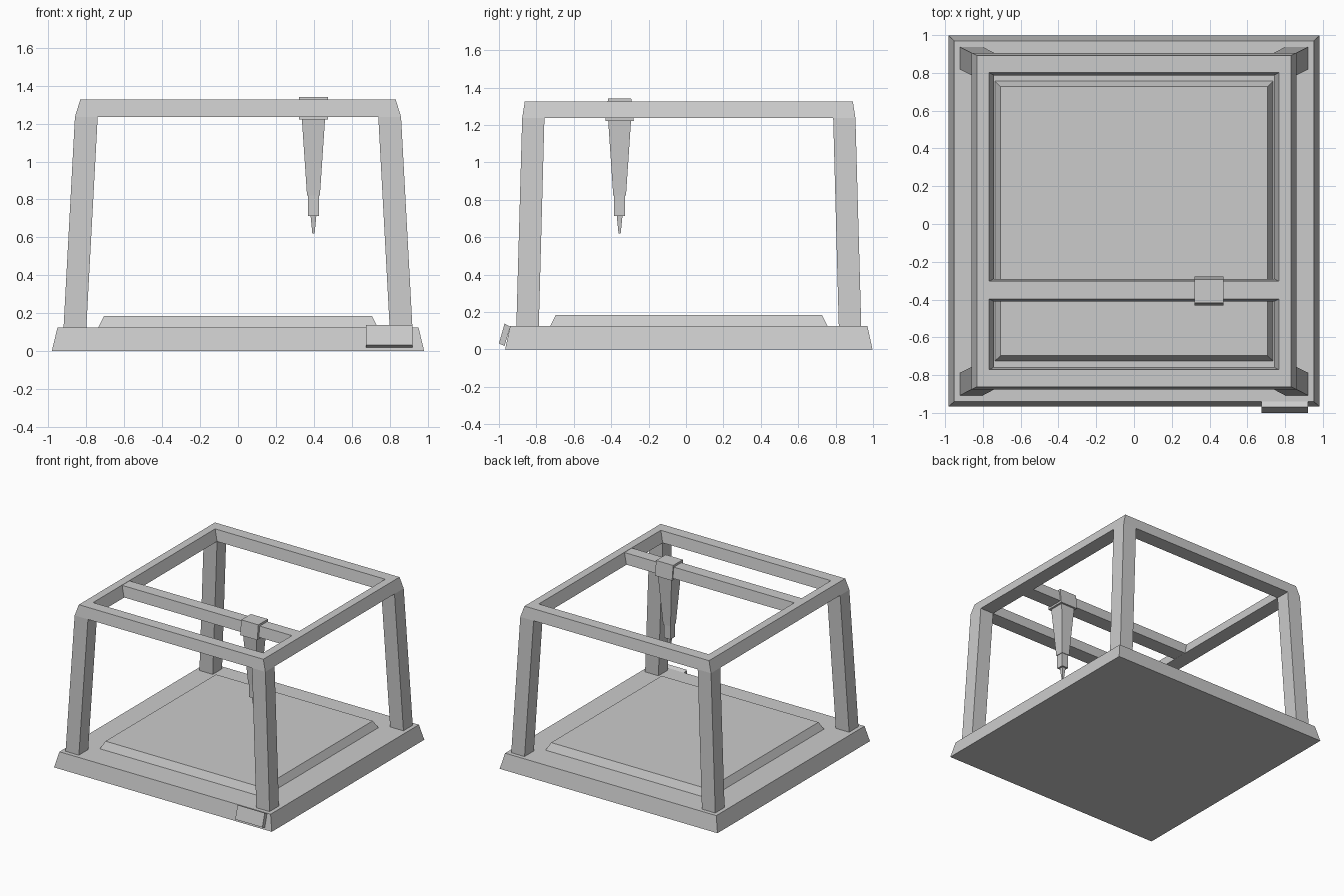
import bpy

if "Cube" in bpy.data.objects:
    bpy.data.objects.remove(bpy.data.objects["Cube"])

CY = 0.015  # the machine body sits slightly behind the control panel


def rect(x0, x1, y0, y1, z):
    x0, x1 = sorted((x0, x1))
    y0, y1 = sorted((y0, y1))
    return [(x0, y0, z), (x1, y0, z), (x1, y1, z), (x0, y1, z)]


def centred(cx, cy, hx, hy, z):
    return rect(cx - hx, cx + hx, cy - hy, cy + hy, z)


def loft(name, loops, closed=False):
    """Skin a stack of four-point loops; cap the ends or close it into a ring."""
    n = len(loops)
    faces = []
    for k in range(n if closed else n - 1):
        a, b = 4 * k, 4 * ((k + 1) % n)
        for i in range(4):
            j = (i + 1) % 4
            faces.append((a + i, a + j, b + j, b + i))
    if not closed:
        faces += [(3, 2, 1, 0), tuple(range(4 * n - 4, 4 * n))]
    mesh = bpy.data.meshes.new(name)
    mesh.from_pydata([p for loop in loops for p in loop], [], faces)
    obj = bpy.data.objects.new(name, mesh)
    bpy.context.collection.objects.link(obj)
    return obj


# Base plinth and raised print bed
loft("base", [centred(0, CY, 0.982, 0.982, 0), centred(0, CY, 0.952, 0.955, 0.125)])
loft("print_bed", [centred(0, CY, 0.737, 0.741, 0.125), centred(0, CY, 0.707, 0.712, 0.184)])

# Four leaning legs
for sx, side in ((-1, "left"), (1, "right")):
    for sy, end in ((-1, "front"), (1, "back")):
        loft(f"{end}_{side}_leg", [
            rect(sx * 0.80, sx * 0.92, CY + sy * 0.802, CY + sy * 0.922, 0.125),
            rect(sx * 0.74, sx * 0.86, CY + sy * 0.772, CY + sy * 0.891, 1.236)])

# Top frame: bevelled rectangular ring
loft("top_frame", [
    centred(0, CY, 0.86, 0.891, 1.236), centred(0, CY, 0.832, 0.877, 1.326),
    centred(0, CY, 0.767, 0.786, 1.326), centred(0, CY, 0.74, 0.772, 1.236)], closed=True)

# Cross beam with the tool carriage sliding on it
TX, TY = 0.398, -0.355
loft("cross_beam", [centred(0, -0.35, 0.767, 0.06, 1.237),
                    centred(0, -0.35, 0.767, 0.048, 1.324)])
loft("carriage", [centred(TX, TY, 0.077, 0.076, 1.222),
                  centred(TX, TY, 0.077, 0.062, 1.341)])

# Stepped tool head narrowing to the tip
loft("tool_head", [centred(TX, TY, h, h, z) for h, z in (
    (0.006, 0.62), (0.015, 0.712), (0.029, 0.712),
    (0.029, 0.822), (0.034, 0.822), (0.061, 1.222))])

# Tilted control panel on the front edge
section = [(-1.0, 0.032), (-0.97, 0.018), (-0.94, 0.122), (-0.97, 0.138)]
loft("control_panel", [[(x, y, z) for y, z in section] for x in (0.675, 0.92)])
